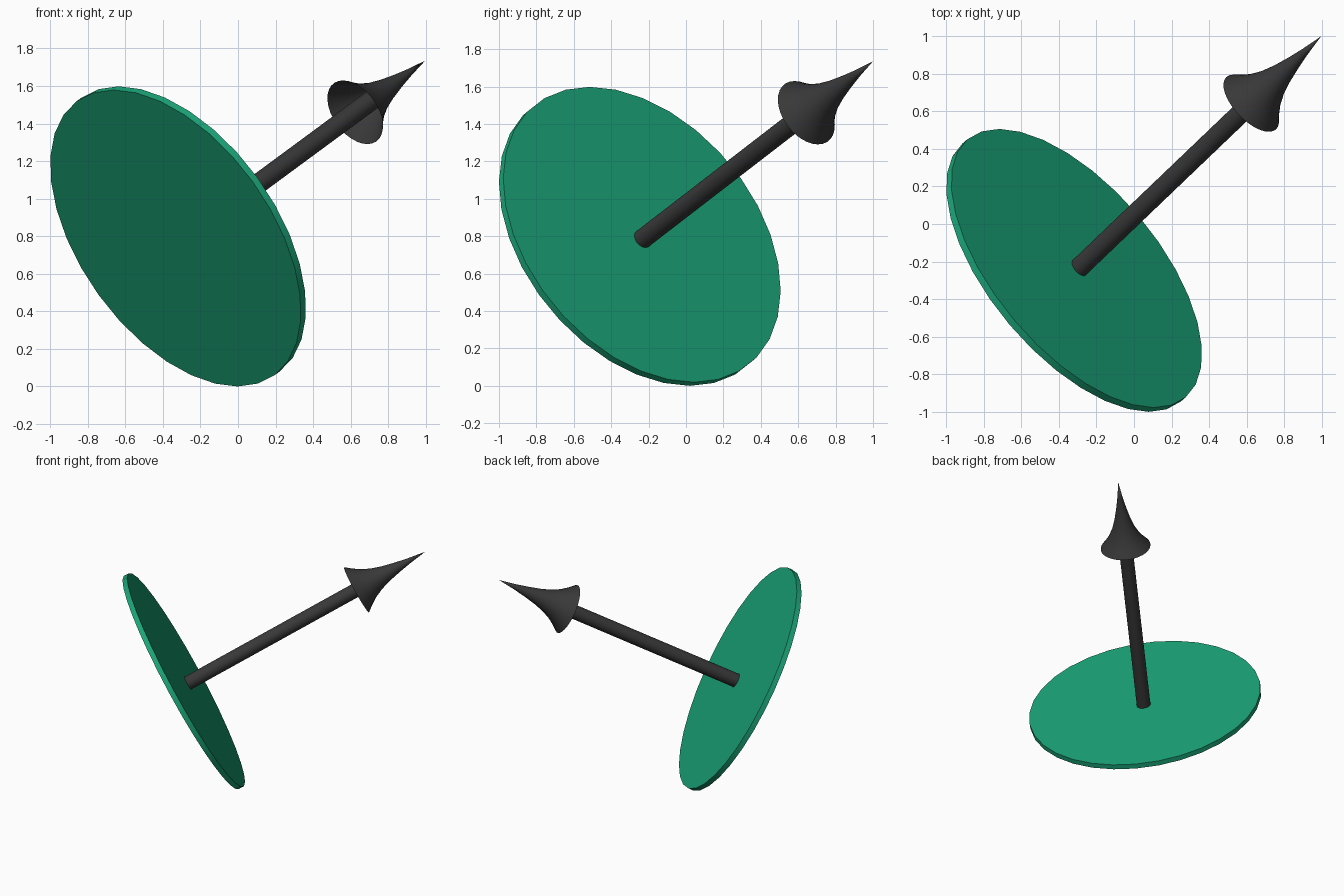
import bpy, bmesh, math
from mathutils import Vector

if "Cube" in bpy.data.objects:
    bpy.data.objects.remove(bpy.data.objects["Cube"])

def material(name, color):
    m = bpy.data.materials.new(name)
    m.diffuse_color = (*color, 1)
    m.use_nodes = True
    m.node_tree.nodes["Principled BSDF"].inputs["Base Color"].default_value = m.diffuse_color
    return m

green = material("green", (0.011, 0.38, 0.19))
dark = material("dark_grey", (0.04, 0.04, 0.04))

def lathe(name, profile, origin, axis, mat, sides=32):
    """Revolve (distance along axis, radius) points around the axis."""
    bm = bmesh.new()
    verts = [bm.verts.new((r, 0, h)) for h, r in profile]
    edges = [bm.edges.new(p) for p in zip(verts, verts[1:])]
    bmesh.ops.spin(bm, geom=verts + edges, cent=(0, 0, 0), axis=(0, 0, 1),
                   angle=2 * math.pi, steps=sides)
    bmesh.ops.remove_doubles(bm, verts=bm.verts, dist=1e-4)
    bmesh.ops.recalc_face_normals(bm, faces=bm.faces)
    me = bpy.data.meshes.new(name)
    bm.to_mesh(me)
    bm.free()
    ob = bpy.data.objects.new(name, me)
    bpy.context.collection.objects.link(ob)
    ob.location = origin
    ob.rotation_mode = 'QUATERNION'
    ob.rotation_quaternion = axis.to_track_quat('Z', 'Y')
    me.materials.append(mat)
    bpy.ops.object.select_all(action='DESELECT')
    ob.select_set(True)
    bpy.context.view_layer.objects.active = ob
    bpy.ops.object.shade_smooth_by_angle(angle=math.radians(40))
    return ob

# Tilted disc
R, T = 0.9, 0.02
lathe("disc", [(-T, 0), (-T, R), (T, R), (T, 0)], Vector((-0.319, -0.247, 0.799)),
      Vector((0.67, 0.566, 0.48)).normalized(), green)

# Arrow axis, from the disc centre to the tip
base = Vector((-0.285, -0.226, 0.79))
tip = Vector((0.997, 1.0, 1.735))
axis = (tip - base).normalized()
length = (tip - base).length

# Shaft, running into the hollow head
lathe("arrow_shaft", [(-0.015, 0), (-0.015, 0.053), (1.66, 0.053), (1.66, 0)],
      base, axis, dark)

# Flared, open-backed arrow head
flare = [(0, 0.192), (0.05, 0.153), (0.10, 0.12), (0.17, 0.087), (0.25, 0.062),
         (0.35, 0.039), (0.45, 0.02), (length - 1.425, 0)]
lathe("arrow_head", flare, base + axis * 1.425, axis, dark)
